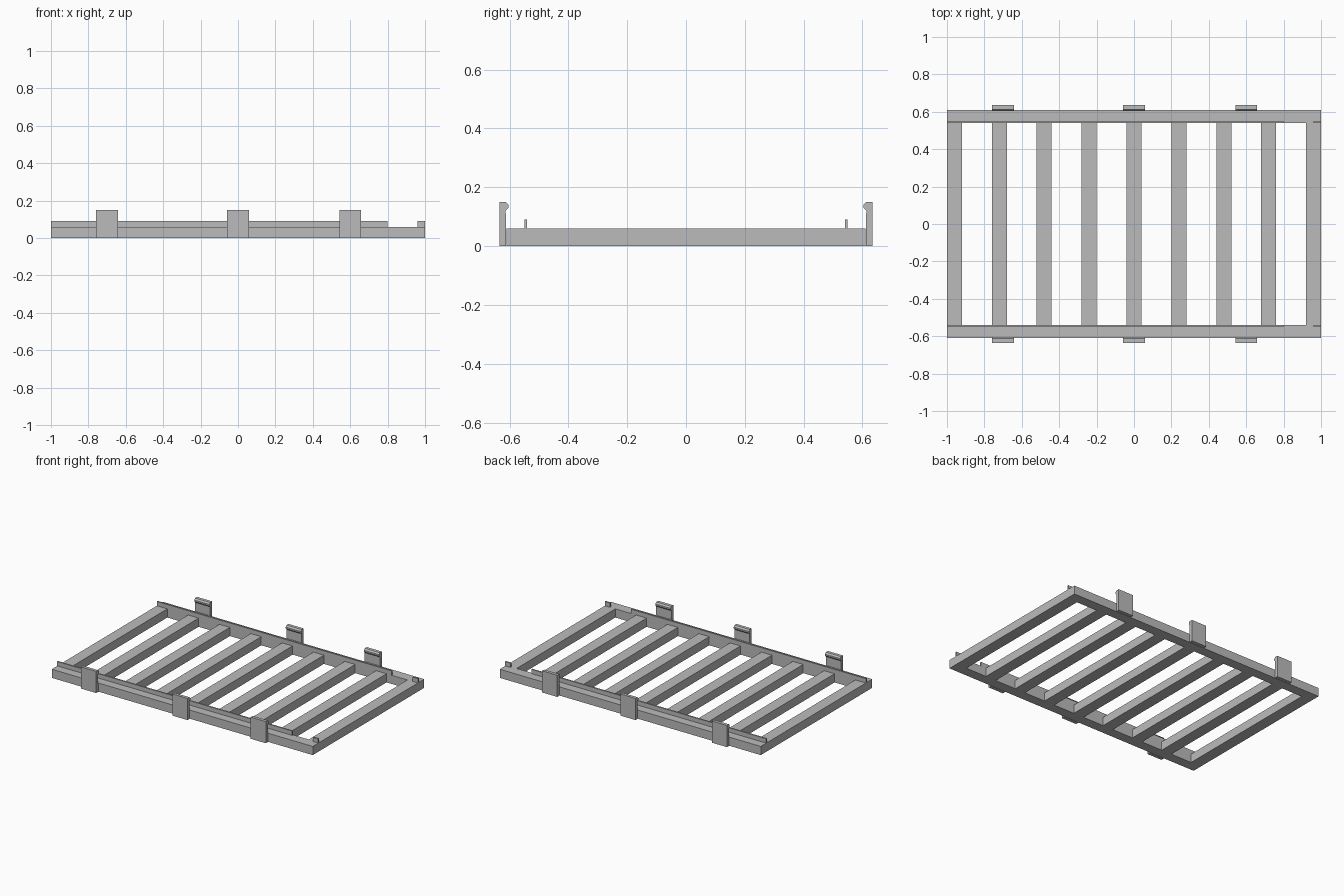
import bpy
import bmesh

cube = bpy.data.objects.get("Cube")
if cube:
    bpy.data.objects.remove(cube, do_unlink=True)

grey = bpy.data.materials.new("plain grey")
grey.use_nodes = True
colour = (0.5, 0.5, 0.5, 1)
grey.diffuse_color = colour
grey.node_tree.nodes["Principled BSDF"].inputs["Base Color"].default_value = colour

RAIL_IN, RAIL_OUT, FRAME_H = 0.54, 0.61, 0.06


def extrude_x(name, profile, x0, x1):
    """Sweep a closed (y, z) profile from x0 to x1."""
    bm = bmesh.new()
    face = bm.faces.new([bm.verts.new((x0, y, z)) for y, z in profile])
    swept = bmesh.ops.extrude_face_region(bm, geom=[face])["geom"]
    verts = [v for v in swept if isinstance(v, bmesh.types.BMVert)]
    bmesh.ops.translate(bm, verts=verts, vec=(x1 - x0, 0, 0))
    bmesh.ops.recalc_face_normals(bm, faces=bm.faces)
    mesh = bpy.data.meshes.new(name)
    bm.to_mesh(mesh)
    bm.free()
    mesh.materials.append(grey)
    obj = bpy.data.objects.new(name, mesh)
    bpy.context.collection.objects.link(obj)
    return obj


def box(name, x0, x1, y0, y1, z0, z1):
    return extrude_x(name, [(y0, z0), (y1, z0), (y1, z1), (y0, z1)], x0, x1)


# Evenly spaced cross slats
for i in range(9):
    x = -0.96 + 0.24 * i
    box(f"slat_{i + 1}", x - 0.04, x + 0.04, -RAIL_IN, RAIL_IN, 0, FRAME_H)

# Hooked clip section, for the back side
clip_profile = [(0.612, 0), (0.635, 0), (0.635, 0.15), (0.613, 0.15),
                (0.604, 0.14), (0.604, 0.13), (0.613, 0.12)]

# Rails, raised lips and clips on both long sides
for side, s in (("front", -1), ("back", 1)):
    box(f"{side}_rail", -1, 1, s * RAIL_IN, s * RAIL_OUT, 0, FRAME_H)
    box(f"{side}_long_lip", -1, 0.8, s * RAIL_IN, s * 0.55, FRAME_H, 0.09)
    box(f"{side}_end_lip", 0.96, 1, s * RAIL_IN, s * 0.55, FRAME_H, 0.09)
    for i, x in enumerate((-0.70, 0, 0.6)):
        extrude_x(f"{side}_clip_{i + 1}", [(s * y, z) for y, z in clip_profile],
                  x - 0.058, x + 0.058)
